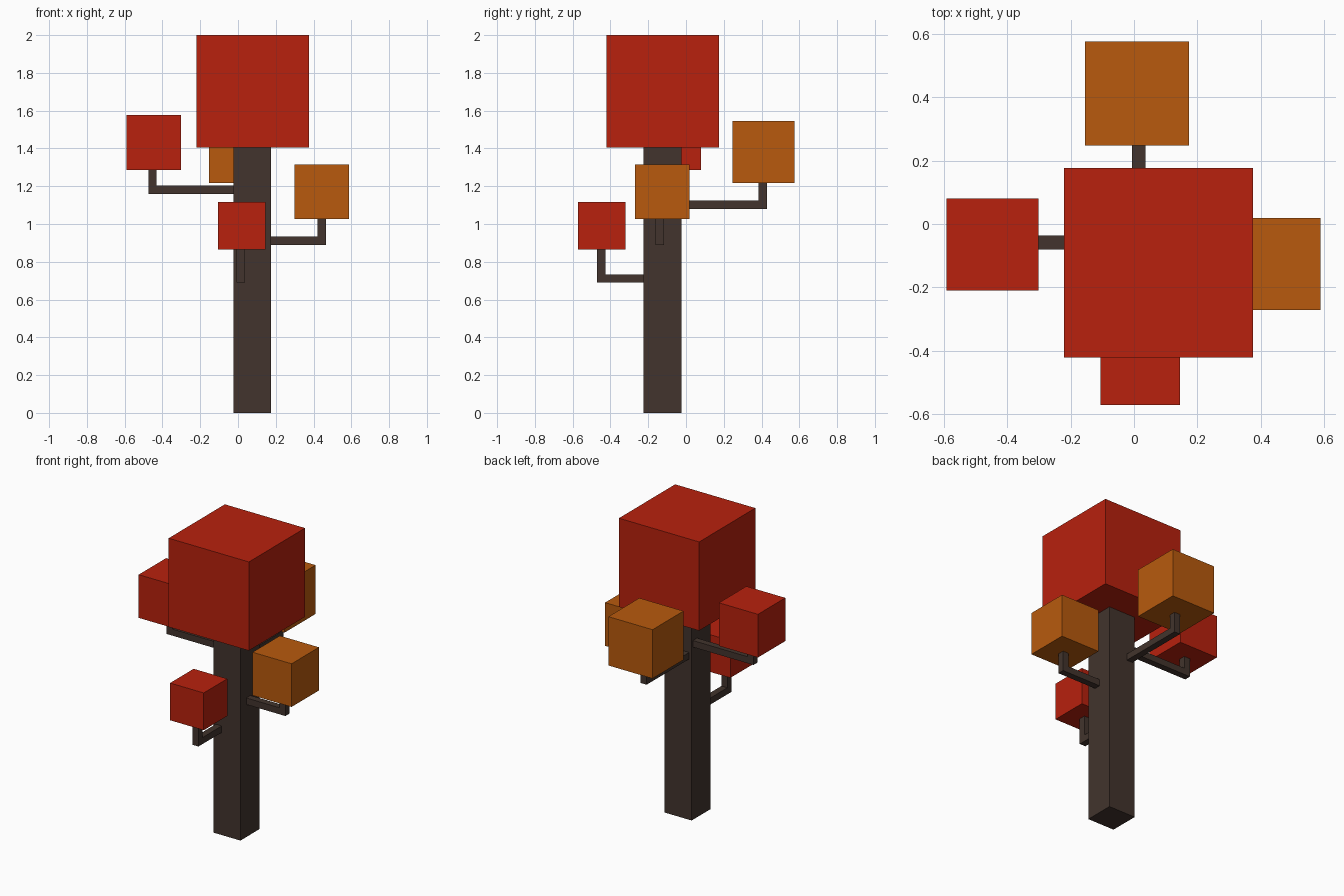
import bpy
import bmesh
from mathutils import Vector

default = bpy.data.objects.get("Cube")
if default:
    bpy.data.objects.remove(default, do_unlink=True)


def material(name, rgb):
    mat = bpy.data.materials.new(name)
    mat.use_nodes = True
    mat.diffuse_color = (*rgb, 1)
    mat.node_tree.nodes["Principled BSDF"].inputs["Base Color"].default_value = (*rgb, 1)
    return mat


BARK = material("dark bark", (0.054, 0.034, 0.026))
RED = material("red leaves", (0.479, 0.015, 0.004))
ORANGE = material("orange leaves", (0.479, 0.102, 0.004))


def finish(name, bm, mat):
    bmesh.ops.recalc_face_normals(bm, faces=bm.faces)
    mesh = bpy.data.meshes.new(name)
    bm.to_mesh(mesh)
    bm.free()
    mesh.materials.append(mat)
    obj = bpy.data.objects.new(name, mesh)
    bpy.context.collection.objects.link(obj)
    return obj


def box(name, centre, size, mat):
    bm = bmesh.new()
    bmesh.ops.create_cube(bm, size=1)
    for v in bm.verts:
        v.co = Vector(centre) + v.co * Vector(size)
    return finish(name, bm, mat)


def elbow_branch(name, start, direction, length, top, thick=0.044):
    """L-shaped branch: runs outward from start, then turns up to height top."""
    out = Vector(direction)
    side = out.cross(Vector((0, 0, 1))) * thick
    rise = top - start[2]
    profile = [(0, 0), (length, 0), (length, rise), (length - thick, rise),
               (length - thick, thick), (0, thick)]
    bm = bmesh.new()
    base = Vector(start) - side / 2
    face = bm.faces.new([bm.verts.new(base + out * d + Vector((0, 0, h)))
                         for d, h in profile])
    extruded = bmesh.ops.extrude_face_region(bm, geom=[face])["geom"]
    bmesh.ops.translate(bm, vec=side,
                        verts=[g for g in extruded if isinstance(g, bmesh.types.BMVert)])
    return finish(name, bm, BARK)


# Trunk and main crown
box("trunk", (0.075, -0.124, 0.703), (0.2, 0.2, 1.406), BARK)
box("crown", (0.077, -0.122, 1.702), (0.596, 0.596, 0.596), RED)

# Side branches: start, direction, length, leaf cube centre, leaf size, colour
branches = {
    "right": ((-0.025, -0.059, 1.16), (-1, 0, 0), 0.45, (-0.446, -0.065, 1.431), 0.29, RED),
    "left": ((0.175, -0.139, 0.89), (1, 0, 0), 0.29, (0.443, -0.126, 1.171), 0.29, ORANGE),
    "front": ((0.014, -0.224, 0.689), (0, -1, 0), 0.247, (0.02, -0.446, 0.991), 0.25, RED),
    "back": ((0.015, -0.024, 1.08), (0, 1, 0), 0.452, (0.01, 0.411, 1.381), 0.328, ORANGE),
}
for side, (start, direction, length, centre, size, mat) in branches.items():
    elbow_branch(side + "_branch", start, direction, length, centre[2] - size / 2)
    box(side + "_leaf_cube", centre, (size, size, size), mat)
